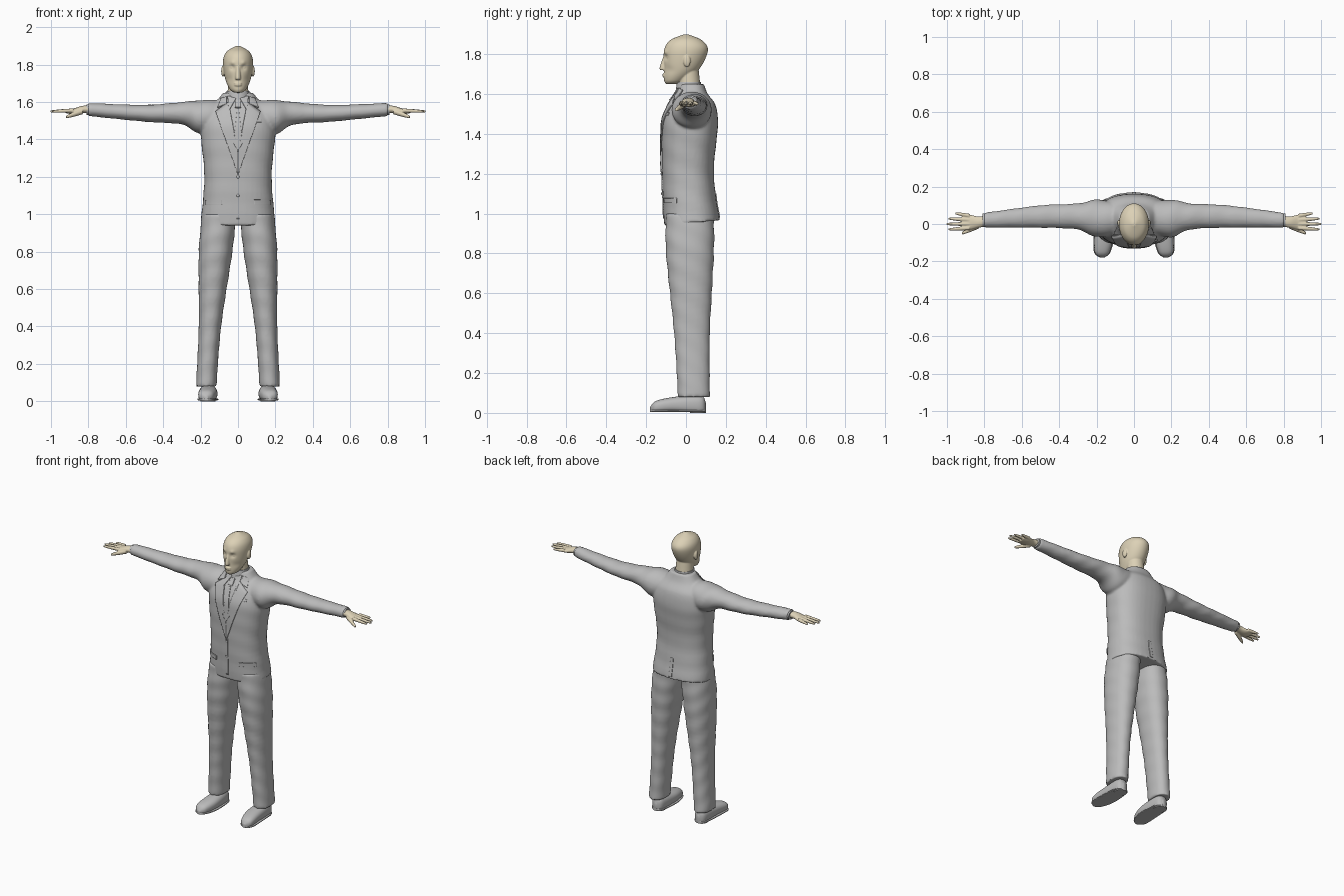
import bpy, bmesh, math
from mathutils import Matrix, Vector
from mathutils.bvhtree import BVHTree

X_AXIS, Y_AXIS, Z_AXIS = range(3)

if "Cube" in bpy.data.objects:
    bpy.data.objects.remove(bpy.data.objects["Cube"])


def material(name, colour):
    mat = bpy.data.materials.new(name)
    mat.use_nodes = True
    mat.diffuse_color = colour
    mat.node_tree.nodes["Principled BSDF"].inputs["Base Color"].default_value = colour
    return mat


GREY = material("suit grey", (.5, .5, .5, 1))
SKIN = material("skin beige", (.72, .64, .47, 1))


def spline(rows, steps):
    """Catmull-Rom resampling of the loft stations."""
    result = []
    for index in range(len(rows) - 1):
        before, start = rows[max(index - 1, 0)], rows[index]
        end, after = rows[index + 1], rows[min(index + 2, len(rows) - 1)]
        for step in range(steps):
            t = step / steps
            station = []
            for a, b, c, d in zip(before, start, end, after):
                slope_in, slope_out = (c - a) / 2, (d - b) / 2
                ease = t * t * (3 - t - t)
                bend = t * (1 - t) * (slope_in * (1 - t) - slope_out * t)
                station.append(b + (c - b) * ease + bend)
            result.append(station)
    return result + [rows[-1]]


def loft(bm, axis, rows, power=2, sides=40, steps=10, ripple=0):
    """Closed tube along an axis; rows hold position, two centres, two radii."""
    others = [i for i in range(3) if i != axis]
    rings = []
    for position, centre_a, centre_b, radius_a, radius_b in spline(rows, steps):
        ring = []
        for i in range(sides):
            angle = math.tau * i / sides
            swell = 1 + ripple * math.sin(55 * position + 2 * math.sin(angle) + angle)
            point = Vector.Fill(3, position)
            unit = (math.cos(angle), math.sin(angle))
            for other, centre, radius, f in zip(others, (centre_a, centre_b), (radius_a, radius_b), unit):
                point[other] = centre + radius * swell * math.copysign(abs(f) ** (2 / power), f)
            ring.append(bm.verts.new(point))
        rings.append(ring)
    for lower, upper in zip(rings, rings[1:]):
        for i in range(sides):
            bm.faces.new((lower[i - 1], lower[i], upper[i], upper[i - 1]))
    bm.faces.new(rings[0])
    bm.faces.new(rings[-1])


def column(bm, rows, **options):
    """Upright loft on the centre line; rows hold height, depth centre, two radii."""
    loft(bm, Z_AXIS, [(z, 0, y, width, depth) for z, y, width, depth in rows], **options)


def ball(bm, centre, radii):
    matrix = Matrix.Translation(centre) @ Matrix.Diagonal((*radii, 1))
    bmesh.ops.create_uvsphere(bm, u_segments=24, v_segments=16, radius=1, matrix=matrix)


def finger(bm, root, tip, radius):
    rows = []
    for t in (0, .5, .9, 1):
        r = radius * (1 - t / 4) * (1 - t ** 8 / 2)
        rows.append((*Vector(root).lerp(Vector(tip), t), r, r))
    loft(bm, X_AXIS, rows, sides=16)


def build(name, bm, mat, mirror=False, voxel=0):
    bmesh.ops.recalc_face_normals(bm, faces=bm.faces[:])
    mesh = bpy.data.meshes.new(name)
    bm.to_mesh(mesh)
    bm.free()
    mesh.materials.append(mat)
    obj = bpy.data.objects.new(name, mesh)
    bpy.context.collection.objects.link(obj)
    if mirror:
        obj.modifiers.new("mirror", "MIRROR").use_mirror_merge = False
    if voxel:
        fuse = obj.modifiers.new("fuse", "REMESH")
        fuse.mode, fuse.voxel_size, fuse.use_smooth_shade = "VOXEL", voxel, True
        obj.modifiers.new("soften", "SMOOTH").iterations = 4
    else:
        bpy.ops.object.select_all(action="DESELECT")
        obj.select_set(True)
        bpy.context.view_layer.objects.active = obj
        bpy.ops.object.shade_smooth_by_angle(angle=math.radians(40))
    return obj


# Jacket: torso and sleeves fused into one cloth surface, hem rising to the back
bm = bmesh.new()
column(bm, [(.95, .03, .2, .14), (1.2, .01, .18, .13), (1.44, .02, .2, .14),
            (1.54, .03, .18, .12), (1.6, .03, .12, .08), (1.65, .03, .08, .06)], power=2.4, ripple=.006)
for vert in bm.verts:
    vert.co.z += vert.co.y * max(0, 1.05 - vert.co.z)
for side in (1, -1):
    sleeve = [(.06, .03, 1.53, .08, .08), (.2, .03, 1.52, .1, .09), (.3, .04, 1.54, .07, .06),
              (.5, .04, 1.54, .06, .045), (.8, .02, 1.56, .04, .035)]
    loft(bm, X_AXIS, [(side * x, *rest) for x, *rest in sleeve], ripple=.02)
jacket = build("jacket", bm, GREY, voxel=.008)

# Trousers
bm = bmesh.new()
loft(bm, Z_AXIS, [(.08, .17, .04, .055, .08), (.4, .15, .03, .06, .09),
                  (.8, .12, .02, .09, .12), (1, .1, .02, .09, .12)], power=2.2, steps=16, ripple=.015)
build("trousers", bm, GREY, mirror=True, voxel=.008)

# Shoes: uppers, then flat soles following the same outline, with heels
shoe = [(-.18, .17, .02, .01, .01), (-.15, .17, .03, .04, .03), (-.06, .16, .04, .05, .04),
        (.07, .16, .04, .04, .05), (.1, .16, .03, .01, .02)]
bm = bmesh.new()
loft(bm, Y_AXIS, shoe, power=2.4)
for vert in bm.verts:
    vert.co.z = max(vert.co.z, .01)
build("shoes", bm, GREY, mirror=True)
bm = bmesh.new()
loft(bm, Y_AXIS, [(y, x, .01, width * 1.1, .006) for y, x, z, width, height in shoe], power=4)
bmesh.ops.create_cone(bm, cap_ends=True, segments=32, radius1=.04, radius2=.04, depth=.02,
                      matrix=Matrix.Translation((.16, .06, .01)))
build("shoe_soles", bm, GREY, mirror=True)

# Head: skull with eye sockets, cheeks and brow shaped in, then the added features
bm = bmesh.new()
column(bm, [(1.65, -.07, .02, .03), (1.67, -.055, .045, .055), (1.73, -.02, .07, .09),
            (1.82, 0, .08, .11), (1.87, 0, .06, .08), (1.9, 0, .01, .01)], sides=96, steps=24)
for vert in bm.verts:
    if vert.co.y < -.03:
        for x, z, size, push in ((.03, 1.785, .015, .01), (.05, 1.72, .02, .005), (.03, 1.81, .012, -.005)):
            distance = math.hypot(abs(vert.co.x) - x, vert.co.z - z) / size
            vert.co.y += push * math.exp(-distance ** 2)
column(bm, [(1.58, .02, .06, .06), (1.75, .01, .05, .05)])
column(bm, [(1.72, -.11, .01, .01), (1.73, -.11, .015, .023), (1.8, -.1, .01, .01)])
for lip_height in (1.7, 1.69):
    ball(bm, (0, -.104, lip_height), (.022, .015, .006))
for side in (1, -1):
    ball(bm, (side * .03, -.085, 1.785), (.014, .012, .008))
    ball(bm, (side * .08, .005, 1.765), (.01, .018, .03))
build("head", bm, SKIN, voxel=.0035)

# Hands: palm, four fanned fingers and thumb, held palm down
bm = bmesh.new()
loft(bm, X_AXIS, [(.77, .02, 1.56, .03, .02), (.83, .01, 1.56, .03, .02),
                  (.88, .01, 1.55, .04, .015), (.92, .01, 1.55, .035, .01)])
for i in range(4):
    y = (i - 1) * .022
    reach = 1.004 - .012 * (i - 1) ** 2
    finger(bm, (.88, y, 1.555), (reach, y * 1.3, 1.55), .011)
finger(bm, (.83, -.01, 1.55), (.92, -.05, 1.52), .015)
build("hands", bm, SKIN, mirror=True, voxel=.003)

# Shirt collar band and shirt cuffs
bm = bmesh.new()
column(bm, [(1.6, .015, .07, .07), (1.66, .015, .06, .06)])
build("shirt_collar", bm, GREY)
bm = bmesh.new()
loft(bm, X_AXIS, [(x, .02, 1.56, .035, .028) for x in (.78, .81)])
build("shirt_cuffs", bm, GREY, mirror=True)

# Tailored details are thin cloth pieces laid on the jacket surface
surface = BVHTree.FromObject(jacket, bpy.context.evaluated_depsgraph_get())


def drape(x, z, lift, facing):
    hit = surface.ray_cast(Vector((x, facing, z)), Vector((0, -facing, 0)))[0]
    if hit is None:
        hit = surface.find_nearest(Vector((x, facing * .05, z)))[0]
    return Vector((x, hit.y + facing * lift, z))


def patch(name, corners, lift, facing=-1, cells=20):
    """Cloth piece with three or four x, z corners in order round the outline."""
    a, b, c, d = [Vector(p) for p in (*corners, corners[-1])[:4]]
    bm = bmesh.new()
    grid = []
    for i in range(cells + 1):
        near, far = a.lerp(b, i / cells), d.lerp(c, i / cells)
        points = [near.lerp(far, j / cells) for j in range(cells + 1)]
        grid.append([bm.verts.new(drape(p.x, p.y, lift, facing)) for p in points])
    for row, following in zip(grid, grid[1:]):
        for j in range(cells):
            bm.faces.new((row[j], row[j + 1], following[j + 1], following[j]))
    bmesh.ops.remove_doubles(bm, verts=bm.verts[:], dist=.0001)
    cloth = build(name, bm, GREY).modifiers.new("cloth", "SOLIDIFY")
    cloth.thickness, cloth.offset = .006, 0


def strip(name, x, z, width, height, lift, facing=-1):
    w, h = width / 2, height / 2
    patch(name, [(x - w, z - h), (x + w, z - h), (x + w, z + h), (x - w, z + h)], lift, facing)


patch("shirt_front", [(-.055, 1.63), (.055, 1.63), (0, 1.33)], .001)
patch("tie_blade", [(0, 1.6), (.025, 1.38), (0, 1.34), (-.025, 1.38)], .005)
strip("tie_knot", 0, 1.59, .03, .04, .01)
for side, label in ((1, "left"), (-1, "right")):
    patch(label + "_lapel", [(side * .05, 1.6), (side * .12, 1.55), (0, 1.21), (0, 1.33)], .005)
    patch(label + "_jacket_collar", [(side * .06, 1.63), (side * .09, 1.62),
                                     (side * .11, 1.57), (side * .06, 1.59)], .006)
    patch(label + "_collar_point", [(side * .01, 1.62), (side * .055, 1.63), (side * .05, 1.55)], .007)
    strip(label + "_pocket_flap", side * .13, 1.065, .09, .025, .003)
strip("breast_pocket", .1, 1.5, .05, .015, .002)
strip("front_overlap", 0, 1.1, .015, .25, .001)
strip("back_vent", 0, 1.04, .02, .12, .001, facing=1)

# Jacket buttons
bm = bmesh.new()
for z in (1.2, 1.1):
    ball(bm, drape(0, z, .004, -1), (.008, .004, .008))
build("jacket_buttons", bm, GREY)
